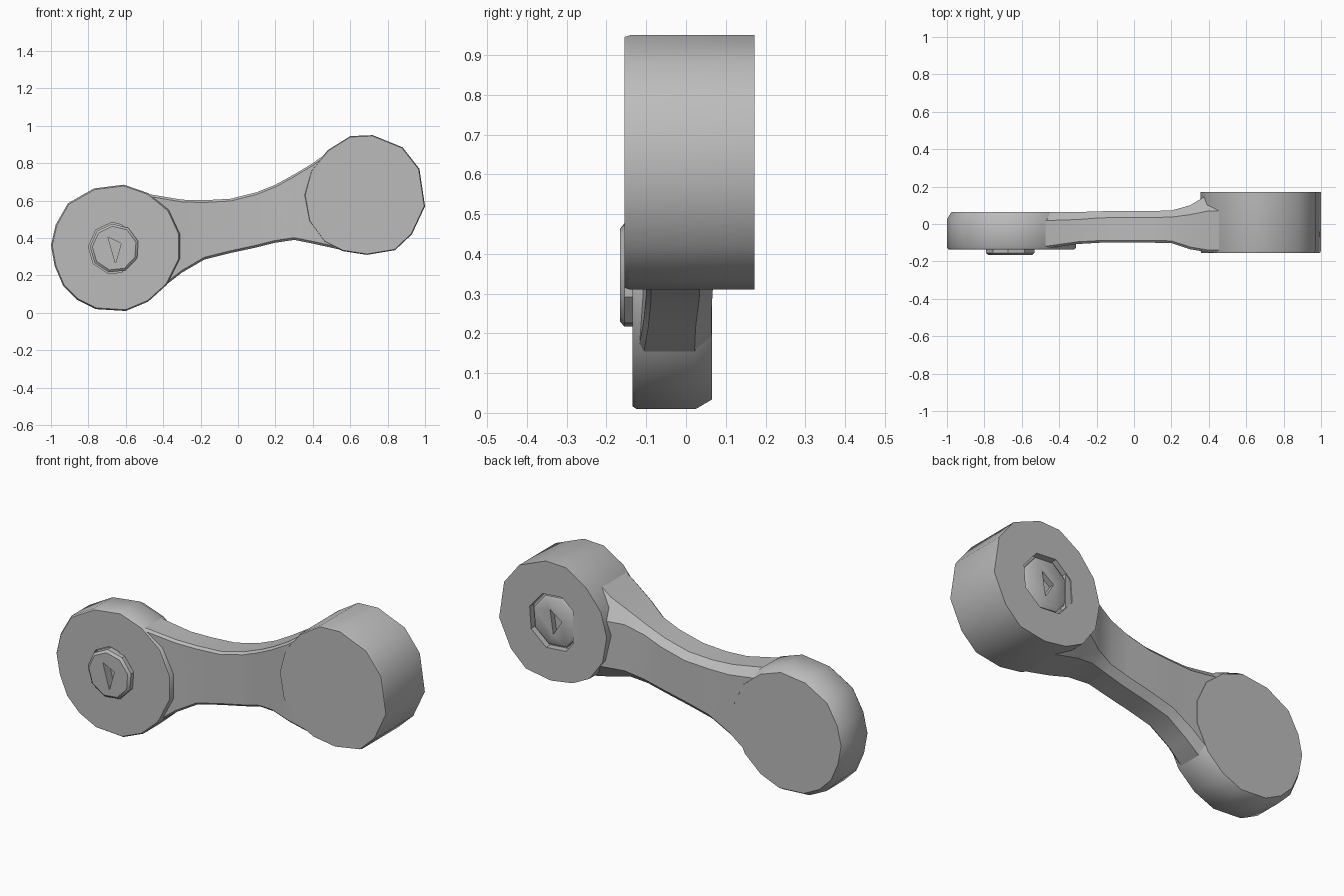
import bpy, bmesh, math

cube = bpy.data.objects.get("Cube")
if cube:
    bpy.data.objects.remove(cube, do_unlink=True)

grey = bpy.data.materials.new("plain grey")
grey.use_nodes = True
grey.diffuse_color = (0.5, 0.5, 0.5, 1)
bsdf = next(n for n in grey.node_tree.nodes if n.type == 'BSDF_PRINCIPLED')
bsdf.inputs["Base Color"].default_value = (0.5, 0.5, 0.5, 1)


def loft(name, rings):
    """Skin a row of equal-sized point rings and cap both ends."""
    bm = bmesh.new()
    rows = [[bm.verts.new(p) for p in ring] for ring in rings]
    n = len(rows[0])
    for a, b in zip(rows, rows[1:]):
        for i in range(n):
            j = (i + 1) % n
            bm.faces.new((a[i], a[j], b[j], b[i]))
    bm.faces.new(rows[0])
    bm.faces.new(rows[-1])
    bmesh.ops.recalc_face_normals(bm, faces=bm.faces)
    mesh = bpy.data.meshes.new(name)
    bm.to_mesh(mesh)
    bm.free()
    mesh.materials.append(grey)
    obj = bpy.data.objects.new(name, mesh)
    bpy.context.collection.objects.link(obj)
    return obj


def slab(name, outline, centre, levels):
    """Stack scaled copies of an x-z outline at (y, scale) levels."""
    cx, cz = centre
    return loft(name, [[(cx + (x - cx) * s, y, cz + (z - cz) * s)
                        for x, z in outline] for y, s in levels])


def circle(centre, radius, sides):
    return [(centre[0] + radius * math.cos(math.tau * (i + 0.4) / sides),
             centre[1] + radius * math.sin(math.tau * (i + 0.4) / sides))
            for i in range(sides)]


def cut(obj, cutter):
    mod = obj.modifiers.new("cut", 'BOOLEAN')
    mod.operation = 'DIFFERENCE'
    mod.solver = 'EXACT'
    mod.object = cutter
    graph = bpy.context.evaluated_depsgraph_get()
    mesh = bpy.data.meshes.new_from_object(obj.evaluated_get(graph))
    obj.modifiers.clear()
    obj.data = mesh
    bpy.data.objects.remove(cutter, do_unlink=True)


# Rounded ends of the link
low = (-0.65, 0.345)
high = (0.67, 0.63)
low_outline = [(-1, .36), (-.975, .47), (-.91, .585), (-.77, .665), (-.61, .685),
               (-.48, .64), (-.37, .55), (-.31, .42), (-.31, .29), (-.38, .15),
               (-.48, .06), (-.6, .01), (-.76, .02), (-.86, .07), (-.935, .145),
               (-.98, .25)]
high_outline = [(1, .57), (.97, .77), (.88, .885), (.72, .95), (.6, .945),
                (.48, .87), (.39, .76), (.355, .63), (.38, .49), (.46, .38),
                (.56, .33), (.69, .31), (.84, .335), (.93, .42)]
low_end = slab("low_end", low_outline, low,
               [(-.135, .98), (-.125, 1), (.025, 1), (.065, .93)])
high_end = slab("high_end", high_outline, high,
                [(-.155, .985), (-.14, 1), (.172, 1)])

# Waisted arm: x, bottom, top, front y, back y, back chamfer
stations = [(-.62, .05, .66, -.132, .063, .05),
            (-.48, .075, .635, -.132, .063, .045),
            (-.30, .215, .605, -.107, .064, .04),
            (-.18, .285, .602, -.10, .068, .035),
            (-.04, .32, .61, -.10, .07, .035),
            (.10, .35, .645, -.10, .07, .035),
            (.20, .375, .685, -.102, .072, .035),
            (.30, .39, .74, -.135, .10, .05),
            (.40, .37, .80, -.152, .16, .09),
            (.56, .335, .915, -.153, .169, .10)]
sections = []
for x, zb, zt, yf, yb, c in stations:
    f = 0.012
    sections.append([(x, yf, zb + f), (x, yf, zt - f), (x, yf + f, zt),
                     (x, yb - c, zt), (x, yb, zt - c),
                     (x, yb, zb + c), (x, yb - c, zb), (x, yf + f, zb)])
arm = loft("arm", sections)

# Raised plug on the front with a small triangular pit
plug_spot = (-.66, .345)
cut(low_end, slab("cutter", circle(plug_spot, .14, 9), plug_spot,
                  [(-.2, 1), (-.115, 1)]))
plug = slab("front_plug", circle(plug_spot, .132, 9), plug_spot,
            [(-.166, .9), (-.155, 1), (-.10, 1)])
pit = [(-.695, .405), (-.625, .37), (-.655, .265)]
cut(plug, slab("cutter", pit, plug_spot, [(-.2, 1), (-.12, 1)]))

# Sunken socket on the back with a seated disc and matching pit
cut(high_end, slab("cutter", circle(high, .155, 8), high,
                   [(.2, 1), (.135, 1)]))
disc = slab("back_disc", circle(high, .14, 8), high,
            [(.12, 1), (.155, 1), (.165, .88)])
pit = [(.70, .69), (.63, .64), (.68, .56)]
cut(disc, slab("cutter", pit, high, [(.2, 1), (.13, 1)]))

# Smooth sides, crisp rims
for obj in (low_end, high_end, arm, plug, disc):
    obj.data.shade_smooth()
    obj.data.set_sharp_from_angle(angle=math.radians(35))
